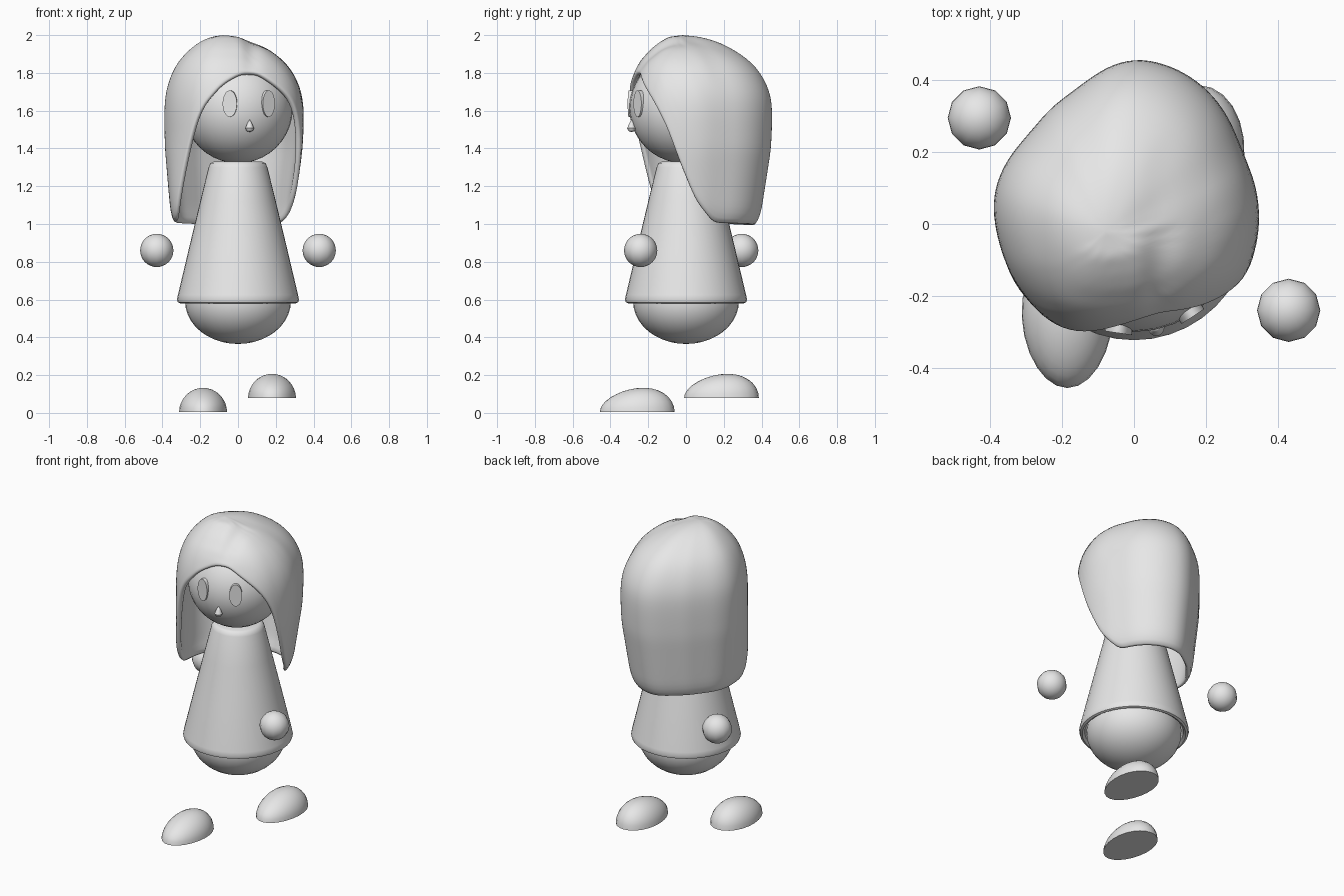
import bpy, bmesh, math
from mathutils import Matrix, Vector

if "Cube" in bpy.data.objects:
    bpy.data.objects.remove(bpy.data.objects["Cube"])

grey = bpy.data.materials.new("light_grey")
grey.diffuse_color = (0.8, 0.8, 0.8, 1)
grey.use_nodes = True
grey.node_tree.nodes["Principled BSDF"].inputs["Base Color"].default_value = grey.diffuse_color


def finish(name, bm, angle=40):
    bmesh.ops.recalc_face_normals(bm, faces=bm.faces)
    me = bpy.data.meshes.new(name)
    bm.to_mesh(me)
    bm.free()
    me.materials.append(grey)
    ob = bpy.data.objects.new(name, me)
    bpy.context.collection.objects.link(ob)
    bpy.ops.object.select_all(action='DESELECT')
    ob.select_set(True)
    bpy.context.view_layer.objects.active = ob
    bpy.ops.object.shade_smooth_by_angle(angle=math.radians(angle))
    return ob


def ball(name, loc, scale, seg=32, rings=20):
    bm = bmesh.new()
    bmesh.ops.create_uvsphere(bm, u_segments=seg, v_segments=rings, radius=1)
    bmesh.ops.scale(bm, vec=scale, verts=bm.verts)
    bmesh.ops.translate(bm, vec=loc, verts=bm.verts)
    return finish(name, bm)


def lathe(name, profile, loc=(0, 0, 0), seg=40):
    bm = bmesh.new()
    vs = [bm.verts.new((r, 0, z)) for r, z in profile]
    es = [bm.edges.new(p) for p in zip(vs, vs[1:])]
    bmesh.ops.spin(bm, geom=vs + es, cent=(0, 0, 0), axis=(0, 0, 1),
                   angle=2 * math.pi, steps=seg, use_merge=True)
    bmesh.ops.remove_doubles(bm, verts=bm.verts, dist=1e-4)
    bmesh.ops.translate(bm, vec=loc, verts=bm.verts)
    return finish(name, bm)


def lookup(table, x):
    """Piecewise linear value of a sorted (key, value) table."""
    for (a, va), (b, vb) in zip(table, table[1:]):
        if x <= b:
            return va + (vb - va) * max(0, x - a) / (b - a)
    return table[-1][1]


# Body, dress with a rolled rim and a hollow underside
ball("body", (0, 0, 0.59), (0.28, 0.28, 0.225))
lathe("dress", [(0, 1.33), (0.13, 1.33), (0.146, 1.322), (0.156, 1.30), (0.2, 1.12),
                (0.26, 0.87), (0.318, 0.625), (0.323, 0.6), (0.318, 0.585),
                (0.305, 0.58), (0.29, 0.59), (0.27, 0.7)])

# Floating hands
for name, loc in (("hand_left", (-0.43, 0.295, 0.86)), ("hand_right", (0.43, -0.24, 0.86))):
    ball(name, loc, (0.088, 0.088, 0.088), 12, 16)


# Feet: flat-soled domes, fuller at the heel and narrower at the toe
def foot(name, x, y, z):
    bm = bmesh.new()
    bmesh.ops.create_uvsphere(bm, u_segments=24, v_segments=16, radius=1)
    bmesh.ops.bisect_plane(bm, geom=bm.verts[:] + bm.edges[:] + bm.faces[:],
                           plane_co=(0, 0, 0), plane_no=(0, 0, -1), clear_outer=True)
    bmesh.ops.contextual_create(bm, geom=[e for e in bm.edges if e.is_boundary])
    for v in bm.verts:
        t = v.co.y
        v.co = (x + v.co.x * 0.127 * (1 + 0.07 * t), y + t * 0.198,
                z + v.co.z * 0.127 * (1 + 0.17 * t))
    return finish(name, bm)


foot("foot_left", -0.185, -0.258, 0.004)
foot("foot_right", 0.18, 0.188, 0.078)

# Head, turned slightly to one side, with eyes and nose
TURN = math.radians(12.5)
HEAD = Vector((0, -0.01, 1.612))
ball("head", HEAD, (0.29, 0.29, 0.29))
for name, side in (("eye_left", -1), ("eye_right", 1)):
    bm = bmesh.new()
    bmesh.ops.create_cone(bm, cap_ends=True, segments=32, radius1=1, radius2=1, depth=1)
    bmesh.ops.scale(bm, vec=(0.038, 0.07, 0.035), verts=bm.verts)
    a = TURN + side * math.radians(21)
    m = (Matrix.Translation(HEAD + Vector((0, 0, 0.025))) @ Matrix.Rotation(a, 4, 'Z')
         @ Matrix.Translation((0, -0.279, 0)) @ Matrix.Rotation(math.pi / 2, 4, 'X'))
    bmesh.ops.transform(bm, matrix=m, verts=bm.verts)
    finish(name, bm)
lathe("nose", [(0, -0.03), (0.016, -0.025), (0.023, -0.01), (0.013, 0.015), (0, 0.037)],
      HEAD + Vector((math.sin(TURN) * 0.285, -math.cos(TURN) * 0.285, -0.095)), 16)

# Hair: footprint outline, crown-to-hem profile and hem height around the head
CX, CY = -0.02, 0.06
outline = [(-0.03, .46), (.08, .45), (.2, .38), (.3, .2), (.35, .03), (.34, -.07), (.3, -.17),
           (.2, -.25), (0, -.305), (-.1, -.315), (-.22, -.285), (-.32, -.18), (-.38, -.03),
           (-.395, .05), (-.37, .15), (-.29, .25), (-.15, .38)]
polar = sorted((math.degrees(math.atan2(y - CY, x - CX)), math.hypot(x - CX, y - CY))
               for x, y in outline)
polar = [(a - 360, r) for a, r in polar] + polar + [(a + 360, r) for a, r in polar]
hem = [(-180, 1.0), (-155, 1.01), (-146, 1.05), (-138, 1.2), (-128, 1.42), (-118, 1.6),
       (-100, 1.74), (-85, 1.79), (-70, 1.82), (-52, 1.74), (-38, 1.66), (-25, 1.52),
       (-15, 1.33), (0, 1.12), (20, 1.0), (90, 0.985), (180, 1.0)]
profile = [(0, 2.0), (.25, 1.99), (.42, 1.96), (.55, 1.93), (.74, 1.87), (.84, 1.82),
           (.93, 1.75), (.985, 1.67), (1, 1.58), (.985, 1.4), (.92, 1.2), (.87, 1.05), (.8, .98)]
arc = [0]
for (p0, z0), (p1, z1) in zip(profile, profile[1:]):
    arc.append(arc[-1] + math.hypot((p1 - p0) * 0.39, z1 - z0))
p_at = [(s, p) for s, (p, z) in zip(arc, profile)]
z_at = [(s, z) for s, (p, z) in zip(arc, profile)]
s_of_z = [(-z, s) for s, (p, z) in zip(arc, profile)]


def hair_point(deg, f):
    rad = sum(lookup(polar, deg + d) for d in (-7, 0, 7)) / 3
    low = sum(lookup(hem, (deg + d + 180) % 360 - 180) for d in (-3, 0, 3)) / 3
    s = f * lookup(s_of_z, -low)
    p, z = lookup(p_at, s), lookup(z_at, s)
    # front lock on one side hangs straighter
    lock = math.exp(-((deg + 145) / 22) ** 2)
    p += 0.1 * lock * min(1, max(0, (1.45 - z) / 0.3))
    a = math.radians(deg)
    x = CX - 0.06 * (1 - min(p, 1)) + rad * p * math.cos(a)
    y = CY - 0.08 * (1 - min(p, 1)) + rad * p * math.sin(a)
    # parting groove, fading toward the back
    if z > 1.75:
        fade = min(1, max(0, (0.25 - y) / 0.3)) * min(1, (z - 1.75) / 0.1)
        z -= 0.022 * fade * math.exp(-((x - 0.07) / 0.035) ** 2)
    return x, y, z


N, M = 60, 18
bm = bmesh.new()
crown = bm.verts.new(hair_point(0, 0))
rows = [[bm.verts.new(hair_point(-180 + 360 * i / N, j / M)) for i in range(N)]
        for j in range(1, M + 1)]
for i in range(N):
    k = (i + 1) % N
    bm.faces.new((crown, rows[0][i], rows[0][k]))
    for a, b in zip(rows, rows[1:]):
        bm.faces.new((a[i], b[i], b[k], a[k]))
hair = finish("hair", bm, 60)
shell = hair.modifiers.new("thickness", 'SOLIDIFY')
shell.thickness = 0.03
shell.offset = -1
sub = hair.modifiers.new("smooth", 'SUBSURF')
sub.levels = sub.render_levels = 1
